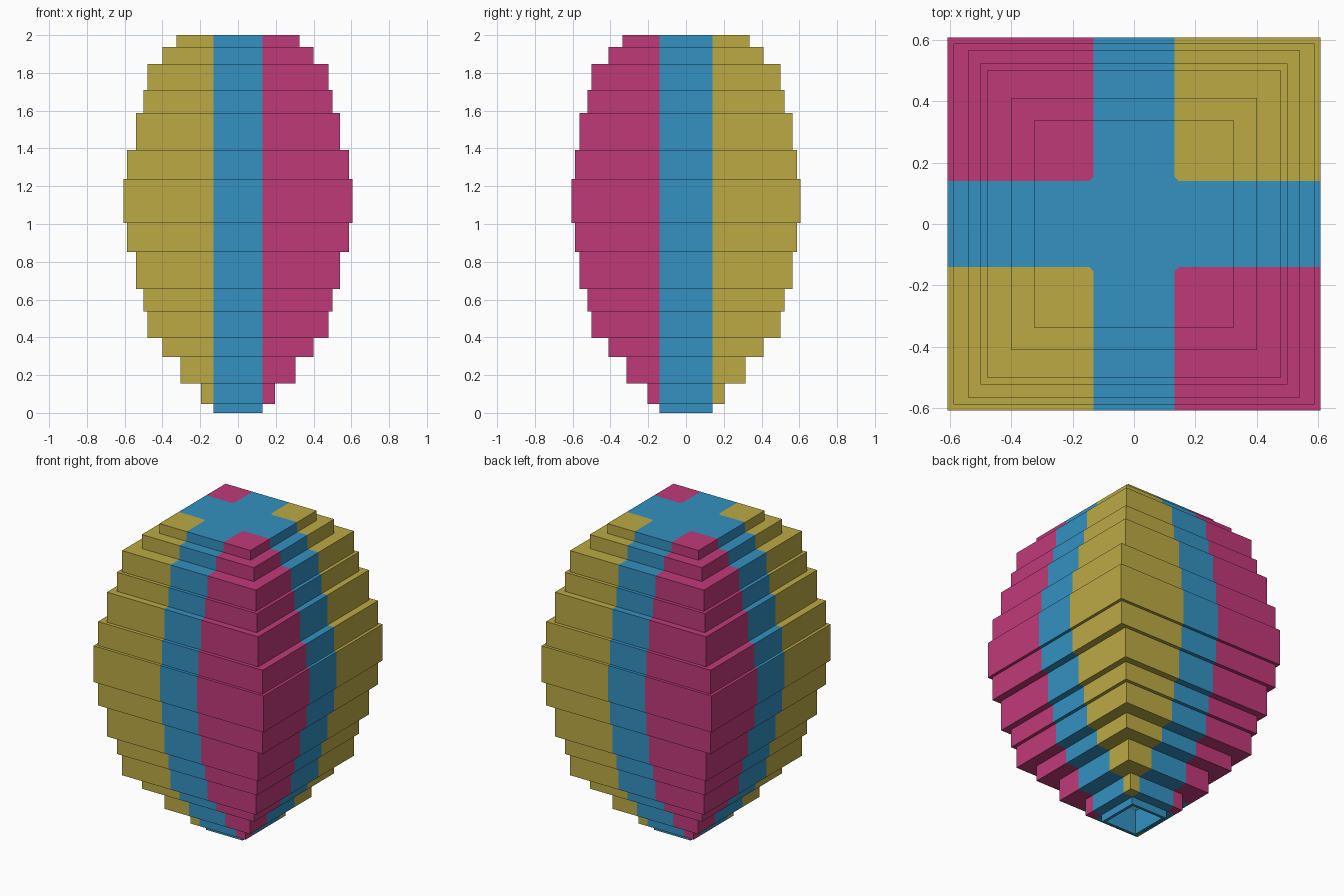
import bpy, bmesh
from mathutils import Vector

cube = bpy.data.objects.get("Cube")
if cube:
    bpy.data.objects.remove(cube, do_unlink=True)

BAND_X, BAND_Y = 0.131, 0.14   # half widths of the blue bands
FILLET = 0.014                 # small blue corner where the bands cross on top


def make_material(name, rgb):
    mat = bpy.data.materials.new(name)
    mat.use_nodes = True
    mat.diffuse_color = (*rgb, 1)
    mat.node_tree.nodes["Principled BSDF"].inputs["Base Color"].default_value = (*rgb, 1)
    return mat


materials = [make_material("blue", (0.033, 0.283, 0.527)),
             make_material("mustard", (0.503, 0.402, 0.060)),
             make_material("magenta", (0.527, 0.042, 0.191))]

# Tiers from the bottom up: top height, half width, half depth
tiers = [(0.048, 0.130, 0.139), (0.156, 0.197, 0.205), (0.297, 0.305, 0.315),
         (0.397, 0.400, 0.410), (0.537, 0.478, 0.500), (0.655, 0.500, 0.522),
         (0.852, 0.540, 0.565), (1.005, 0.588, 0.588), (1.239, 0.607, 0.607),
         (1.393, 0.588, 0.588), (1.587, 0.540, 0.565), (1.710, 0.500, 0.522),
         (1.847, 0.478, 0.500), (1.937, 0.400, 0.410), (2.000, 0.325, 0.337)]

# Inner cavity from its ceiling down to the open shaft at the base
rings = [(0.25, 0.25, 1.88), (0.45, 0.45, 1.40), (0.44, 0.44, 0.60),
         (0.22, 0.22, 0.30), (0.112, 0.121, 0.156), (0.112, 0.121, 0.0)]
# Stepped outside
bottom = 0.0
for top, hx, hy in tiers:
    rings += [(hx, hy, bottom), (hx, hy, top)]
    bottom = top

# Skin the square rings into one closed shell
bm = bmesh.new()
loops = [[bm.verts.new((sx * hx, sy * hy, z))
          for sx, sy in ((-1, -1), (1, -1), (1, 1), (-1, 1))] for hx, hy, z in rings]
for a, b in zip(loops, loops[1:]):
    for i in range(4):
        j = (i + 1) % 4
        bm.faces.new((a[i], a[j], b[j], b[i]))
bm.faces.new(loops[0])
bm.faces.new(loops[-1])
bmesh.ops.recalc_face_normals(bm, faces=bm.faces[:])


def cut(faces, point, normal):
    geom = set(faces)
    for f in faces:
        geom.update(f.edges)
        geom.update(f.verts)
    bmesh.ops.bisect_plane(bm, geom=list(geom), dist=1e-5, plane_co=point, plane_no=normal)


# Cut the surface along the edges of the bands
for s in (-1, 1):
    cut(bm.faces[:], Vector((s * BAND_X, 0, 0)), Vector((1, 0, 0)))
    cut(bm.faces[:], Vector((0, s * BAND_Y, 0)), Vector((0, 1, 0)))

# Clip the corners of the four top patches
for sx in (-1, 1):
    for sy in (-1, 1):
        patch = []
        for f in bm.faces:
            c = f.calc_center_median()
            if c.z > 1.999 and c.x * sx > BAND_X and c.y * sy > BAND_Y:
                patch.append(f)
        cut(patch, Vector((sx * (BAND_X + FILLET), sy * BAND_Y, 0)), Vector((sx, sy, 0)))

# Blue cross, with opposite quadrants sharing a colour
for f in bm.faces:
    c = f.calc_center_median()
    dx, dy = abs(c.x) - BAND_X, abs(c.y) - BAND_Y
    if dx < 1e-4 or dy < 1e-4 or (c.z > 1.999 and dx + dy < FILLET):
        f.material_index = 0
    else:
        f.material_index = 1 if c.x * c.y > 0 else 2

mesh = bpy.data.meshes.new("stepped_shell")
bm.to_mesh(mesh)
bm.free()
for mat in materials:
    mesh.materials.append(mat)
shell = bpy.data.objects.new("stepped_shell", mesh)
bpy.context.collection.objects.link(shell)
